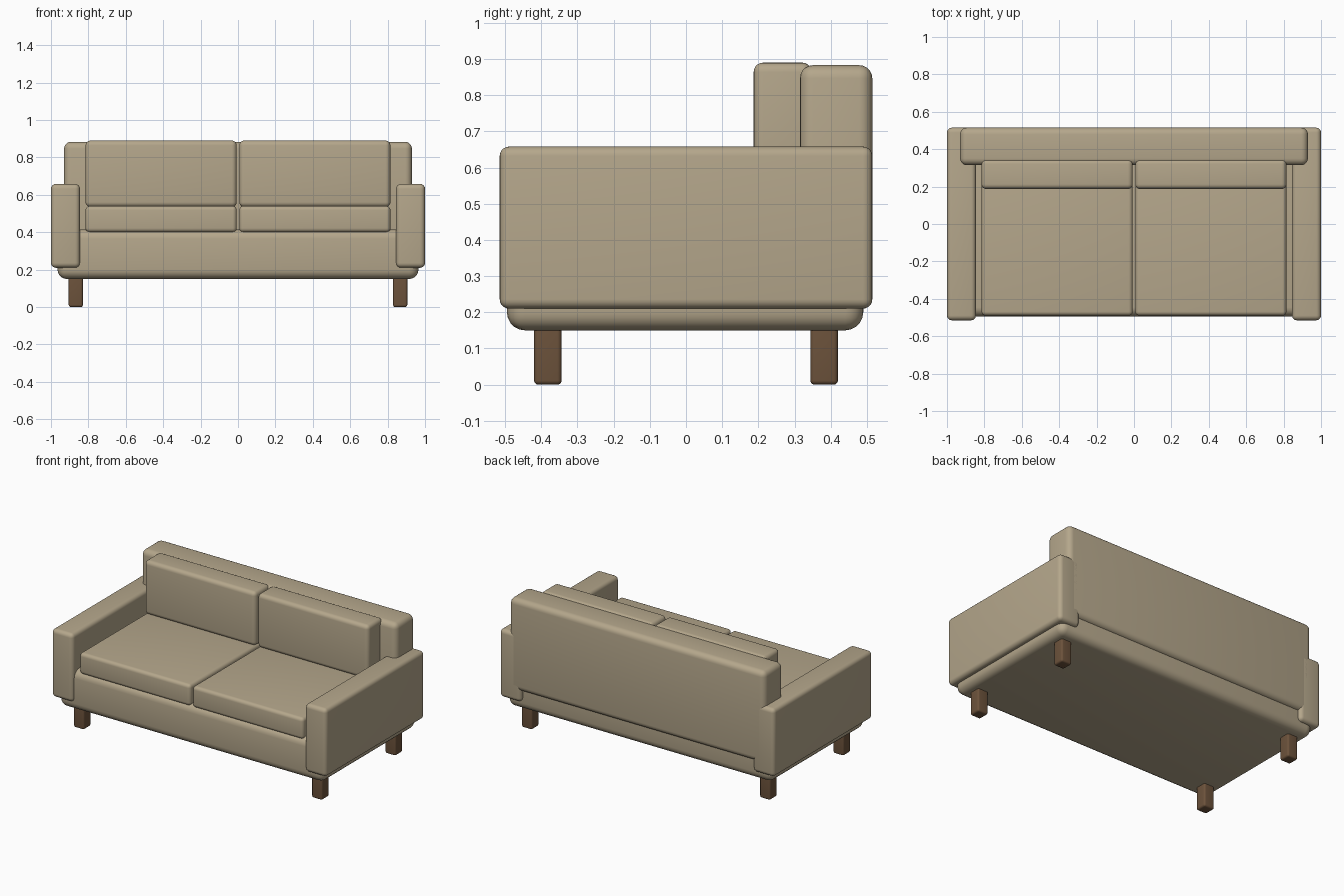
import bpy
from mathutils import Vector

cube = bpy.data.objects.get("Cube")
if cube:
    bpy.data.objects.remove(cube, do_unlink=True)


def material(name, color):
    mat = bpy.data.materials.new(name)
    mat.use_nodes = True
    mat.diffuse_color = (*color, 1)
    bsdf = next(n for n in mat.node_tree.nodes if n.type == "BSDF_PRINCIPLED")
    bsdf.inputs["Base Color"].default_value = (*color, 1)
    return mat


fabric = material("tan fabric", (0.46, 0.385, 0.26))
wood = material("brown wood", (0.15, 0.085, 0.044))


def rounded_box(name, low, high, radius, mat):
    """Box between two corners with smoothly rounded edges."""
    low, high = Vector(low), Vector(high)
    bpy.ops.mesh.primitive_cube_add(size=1, location=(low + high) / 2)
    obj = bpy.context.object
    obj.name = name
    obj.scale = high - low
    bpy.ops.object.transform_apply(location=False, rotation=False, scale=True)
    bevel = obj.modifiers.new("Rounded edges", "BEVEL")
    bevel.width = radius
    bevel.segments = 5
    bevel.limit_method = "NONE"
    bpy.ops.object.modifier_apply(modifier=bevel.name)
    obj.data.materials.append(mat)
    bpy.ops.object.shade_smooth_by_angle()
    return obj


def mirrored_pair(name, low, high, radius, mat):
    """The same box on the left (+x) and right (-x)."""
    rounded_box("left_" + name, low, high, radius, mat)
    rounded_box("right_" + name, (-high[0], *low[1:]), (-low[0], *high[1:]), radius, mat)


# Base and backrest
rounded_box("base", (-0.965, -0.495, 0.15), (0.965, 0.49, 0.415), 0.05, fabric)
rounded_box("backrest", (-0.93, 0.315, 0.28), (0.93, 0.515, 0.883), 0.036, fabric)

# Armrests
mirrored_pair("armrest", (0.845, -0.515, 0.21), (1.0, 0.515, 0.658), 0.026, fabric)

# Loose cushions
mirrored_pair("seat_cushion", (0.007, -0.49, 0.4), (0.815, 0.33, 0.54), 0.022, fabric)
mirrored_pair("back_cushion", (0.007, 0.187, 0.535), (0.815, 0.347, 0.89), 0.026, fabric)

# Legs
for place, y in (("front", -0.382), ("back", 0.382)):
    mirrored_pair(place + "_leg", (0.829, y - 0.038, 0), (0.905, y + 0.038, 0.18), 0.012, wood)
